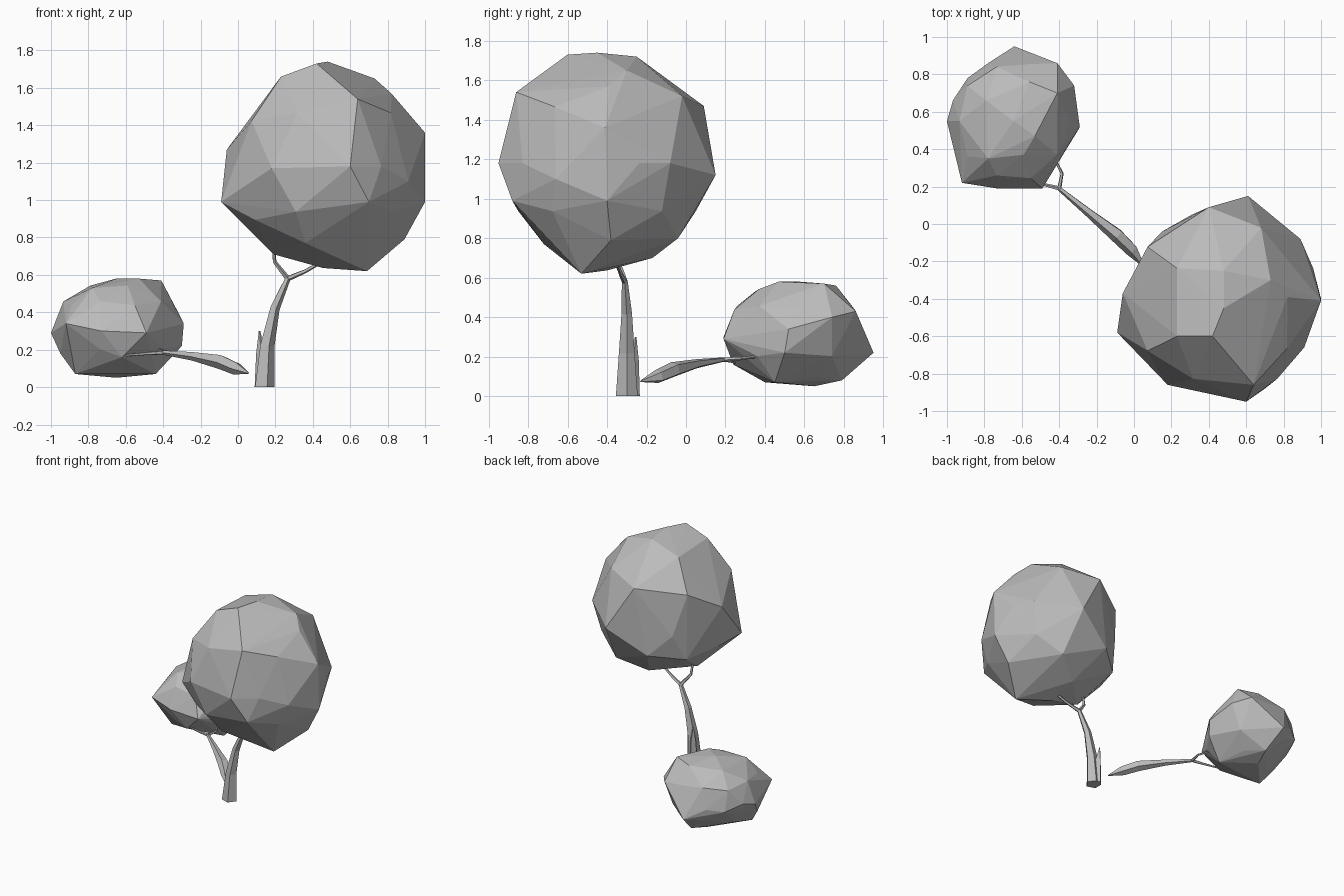
import bpy
import bmesh
from mathutils import Vector, Matrix
from math import cos, sin, tau

cube = bpy.data.objects.get("Cube")
if cube:
    bpy.data.objects.remove(cube, do_unlink=True)

grey = bpy.data.materials.new("plain_grey")
grey.use_nodes = True
colour = (0.5, 0.5, 0.5, 1)
grey.diffuse_color = colour
grey.node_tree.nodes["Principled BSDF"].inputs["Base Color"].default_value = colour


def finish(name, bm):
    """Turn a bmesh into a flat-shaded object."""
    bmesh.ops.recalc_face_normals(bm, faces=bm.faces)
    mesh = bpy.data.meshes.new(name)
    bm.to_mesh(mesh)
    bm.free()
    mesh.materials.append(grey)
    bpy.context.collection.objects.link(bpy.data.objects.new(name, mesh))


def crown(name, centre, radii, corners):
    """Low-poly ball whose nearest vertices are pulled out to the given corners."""
    bm = bmesh.new()
    bmesh.ops.create_icosphere(bm, subdivisions=2, radius=1)
    centre = Vector(centre)
    bmesh.ops.transform(bm, verts=bm.verts,
                        matrix=Matrix.Translation(centre) @ Matrix.Diagonal((*radii, 1)))
    free = list(bm.verts)
    for corner in map(Vector, corners):
        vert = min(free, key=lambda v: (v.co - corner).length)
        free.remove(vert)
        vert.co = corner
    # untouched vertices sit slightly inside, then the skin is closed as a hull
    for vert in free:
        vert.co = centre.lerp(vert.co, 0.97)
    points = [v.co.copy() for v in bm.verts]
    bm.free()
    bm = bmesh.new()
    for point in points:
        bm.verts.new(point)
    result = bmesh.ops.convex_hull(bm, input=bm.verts)
    loose = {g for g in result["geom_interior"] + result["geom_unused"]
             if isinstance(g, bmesh.types.BMVert)}
    bmesh.ops.delete(bm, geom=list(loose), context='VERTS')
    finish(name, bm)


def limb(name, path, radii, sides=5, upright=False):
    """Tapered faceted tube along a path; an upright limb has a level foot."""
    bm = bmesh.new()
    path = [Vector(p) for p in path]
    up = Vector((0, 0, 1))
    turn = up.rotation_difference(up if upright else path[1] - path[0])
    rings = []
    for i, (point, radius) in enumerate(zip(path, radii)):
        if i:
            # carry the frame along the path so the faces do not twist
            along = path[min(i + 1, len(path) - 1)] - path[i - 1]
            turn = (turn @ up).rotation_difference(along) @ turn
        rings.append([bm.verts.new(point + turn @ Vector(
            (radius * cos(tau * k / sides), radius * sin(tau * k / sides), 0)))
            for k in range(sides)])
    for low, high in zip(rings, rings[1:]):
        for k in range(sides):
            n = (k + 1) % sides
            bm.faces.new((low[k], low[n], high[n], high[k]))
    bm.faces.new(rings[0])
    bm.faces.new(rings[-1])
    finish(name, bm)


# Large crown
crown("large_crown", (0.455, -0.4, 1.18), (0.545, 0.545, 0.56), [
    (0.69, -0.53, 0.62), (-0.09, -0.58, 0.99), (0.61, 0.15, 1.12), (0.6, -0.95, 1.18),
    (1, -0.4, 0.99), (1, -0.41, 1.36), (0.48, -0.45, 1.74), (0.7, -0.88, 0.99),
    (0.18, -0.86, 1.17), (0.64, -0.86, 1.54), (0.36, -0.72, 0.77), (0.19, -0.42, 0.71),
    (0.45, -0.17, 0.7), (0.4, 0.09, 1.47), (0.89, -0.08, 1.18), (-0.06, -0.37, 1.27),
    (0.23, -0.6, 1.66), (0.82, -0.39, 1.57), (0.91, -0.66, 1.1), (0.89, -0.38, 0.79),
    (0.48, -0.25, 1.72), (0.42, -0.6, 1.73), (0.73, -0.3, 1.65), (0.08, -0.45, 1.45),
    (0.15, -0.04, 1.1), (0.65, -0.04, 0.8), (0.68, -0.02, 1.52)])

# Small crown
crown("small_crown", (-0.645, 0.55, 0.32), (0.35, 0.37, 0.27), [
    (-0.64, 0.95, 0.22), (-1, 0.55, 0.29), (-0.29, 0.52, 0.34), (-0.92, 0.22, 0.34),
    (-0.49, 0.19, 0.29), (-0.73, 0.19, 0.3), (-0.41, 0.7, 0.57), (-0.53, 0.47, 0.58),
    (-0.65, 0.65, 0.05), (-0.44, 0.45, 0.07), (-0.87, 0.4, 0.07), (-0.6, 0.79, 0.08),
    (-0.32, 0.74, 0.4), (-0.78, 0.86, 0.3), (-0.41, 0.86, 0.43), (-0.78, 0.35, 0.53),
    (-0.89, 0.78, 0.28), (-0.62, 0.24, 0.16), (-0.95, 0.45, 0.18), (-0.3, 0.5, 0.22),
    (-0.56, 0.76, 0.56)])

# Standing trunk, its broken stub and its fork
fork = (0.265, -0.31, 0.58)
limb("trunk", [(0.138, -0.3, 0), (0.153, -0.3, 0.22), (0.195, -0.3, 0.42), fork],
     [0.058, 0.042, 0.028, 0.016], upright=True)
limb("broken_stub", [(0.125, -0.27, 0), (0.123, -0.265, 0.18), (0.115, -0.255, 0.3)],
     [0.036, 0.026, 0.004], sides=4, upright=True)
limb("left_twig", [fork, (0.36, -0.33, 0.62), (0.5, -0.36, 0.7)], [0.015, 0.011, 0.008])
limb("right_twig", [fork, (0.195, -0.34, 0.67), (0.19, -0.36, 0.76)], [0.015, 0.011, 0.008])

# Fallen branch with its fork
fork = (-0.4, 0.19, 0.185)
limb("fallen_branch", [(0.055, -0.23, 0.075), (-0.01, -0.14, 0.1), (-0.09, -0.06, 0.135),
                       (-0.24, 0.06, 0.165), fork], [0.004, 0.036, 0.04, 0.024, 0.012])
limb("front_twig", [fork, (-0.48, 0.21, 0.18), (-0.6, 0.25, 0.17)], [0.012, 0.009, 0.006])
limb("back_twig", [fork, (-0.385, 0.27, 0.19), (-0.43, 0.36, 0.2)], [0.012, 0.009, 0.006])
